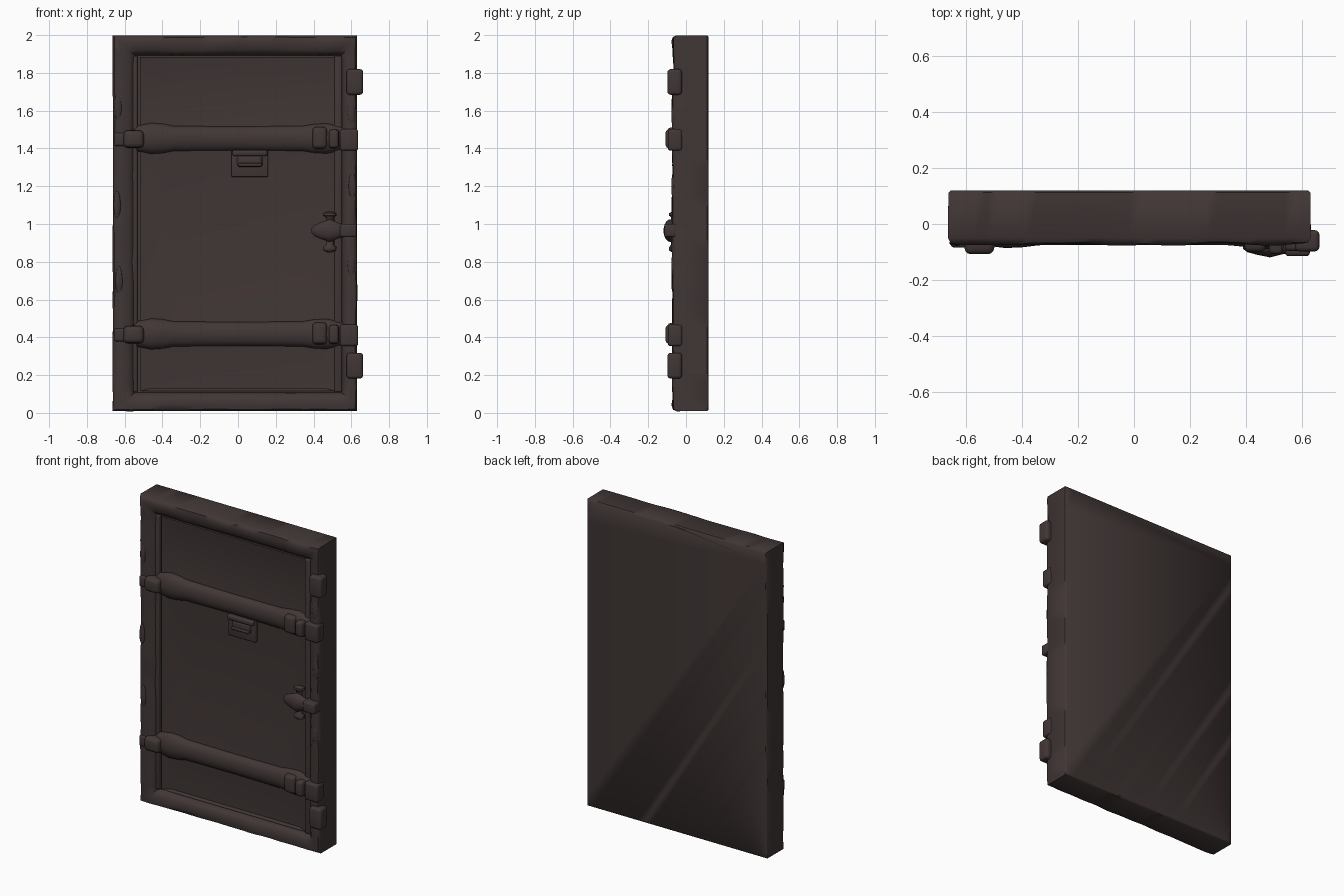
import bpy, bmesh, math
from mathutils import Vector, noise

cube = bpy.data.objects.get("Cube")
if cube:
    bpy.data.objects.remove(cube, do_unlink=True)

iron = bpy.data.materials.new("dark_brown_iron")
iron.use_nodes = True
COLOUR = (0.052, 0.037, 0.036, 1)
iron.diffuse_color = COLOUR
iron.node_tree.nodes["Principled BSDF"].inputs["Base Color"].default_value = COLOUR
iron.node_tree.nodes["Principled BSDF"].inputs["Roughness"].default_value = 0.8


def finish(name, bm, angle=40):
    bmesh.ops.recalc_face_normals(bm, faces=bm.faces)
    mesh = bpy.data.meshes.new(name)
    bm.to_mesh(mesh)
    bm.free()
    mesh.materials.append(iron)
    obj = bpy.data.objects.new(name, mesh)
    bpy.context.collection.objects.link(obj)
    bpy.ops.object.select_all(action='DESELECT')
    obj.select_set(True)
    bpy.context.view_layer.objects.active = obj
    bpy.ops.object.shade_smooth_by_angle(angle=math.radians(angle))
    return obj


def loft(bm, rings, cap=True):
    """Join equal-length closed loops of points with quads."""
    loops = [[bm.verts.new(p) for p in ring] for ring in rings]
    n = len(loops[0])
    for a, b in zip(loops, loops[1:]):
        for i in range(n):
            bm.faces.new((a[i], a[(i + 1) % n], b[(i + 1) % n], b[i]))
    if cap:
        bm.faces.new(loops[0])
        bm.faces.new(loops[-1])


def rectangle(x0, x1, z0, z1, y, rough=0.0, n=28):
    """A subdivided upright rectangle, with optional hammered wobble."""
    corners = [Vector(c) for c in ((x0, y, z0), (x1, y, z0), (x1, y, z1), (x0, y, z1))]
    points = []
    for i, a in enumerate(corners):
        for k in range(n):
            p = a.lerp(corners[(i + 1) % 4], k / n)
            points.append(p + noise.noise_vector(p * 7) * rough)
    return points


def block(name, x, y, z, bevel=0.015, taper=1.0):
    """Rounded block from (min, max) pairs; taper narrows the front face."""
    bm = bmesh.new()
    bmesh.ops.create_cube(bm, size=1)
    for v in bm.verts:
        s = taper if v.co.y < 0 else 1
        v.co = [sum(r) / 2 + c * (r[1] - r[0]) * k
                for r, c, k in zip((x, y, z), v.co, (s, 1, s))]
    bmesh.ops.bevel(bm, geom=bm.edges[:], offset=bevel, segments=3,
                    profile=0.5, affect='EDGES')
    return finish(name, bm, 50)


def spindle(name, profile, centre, axis, depth=1.0, sides=20):
    """Turned shape along x or z; profile holds (position, radius) pairs."""
    bm = bmesh.new()
    rings = []
    for t, r in profile:
        ring = []
        for k in range(sides):
            a = math.tau * k / sides
            u, v = r * math.cos(a), r * math.sin(a) * depth
            ring.append(Vector((t, v, u) if axis == 'x' else (u, v, t)) + Vector(centre))
        rings.append(ring)
    loft(bm, rings)
    return finish(name, bm, 50)


# Slab with raised, hand-worked frame around a recessed panel
bm = bmesh.new()
loft(bm, [
    rectangle(-.655, .622, .018, 1.99, .12),
    rectangle(-.663, .63, .01, 1.998, .112),
    rectangle(-.663, .63, .01, 1.998, -.05, .003),
    rectangle(-.652, .622, .02, 1.988, -.067, .006),
    rectangle(-.625, .605, .045, 1.965, -.072, .01),
    rectangle(-.58, .575, .085, 1.92, -.066, .008),
    rectangle(-.555, .555, .102, 1.9, -.05, .004),
    rectangle(-.545, .547, .108, 1.893, -.026),
    rectangle(-.535, .54, .112, 1.888, -.026),
])
finish("door_frame", bm, 45)

# Thin upright strips beside the panel
for name, x in (("right_strip", -.55), ("left_strip", .532)):
    block(name, (x - .022, x + .018), (-.05, 0), (.11, 1.89), .009)

# Dished panels between the cross bars
def panel(name, z0, z1, inner):
    x0, x1, x2, x3, zb, zt = inner
    bm = bmesh.new()
    outer = [(-.52, -.04, z0), (.52, -.04, z0), (.52, -.04, z1), (-.52, -.04, z1)]
    dish = [(x0, -.029, zb), (x1, -.029, zb), (x2, -.029, zt), (x3, -.029, zt)]
    back = [(x, -.015, z) for x, y, z in outer]
    loft(bm, [back, outer, dish])
    finish(name, bm, 30)

panel("upper_panel", 1.45, 1.885, (-.47, .47, .47, -.47, 1.5, 1.85))
panel("middle_panel", .42, 1.45, (-.29, .33, .47, -.39, .5, 1.38))
panel("lower_panel", .115, .42, (-.46, .46, .38, -.34, .13, .36))

# Cross bars, flared at both ends, with clamps
for name, z in (("upper", 1.453), ("lower", .418)):
    spindle(name + "_cross_bar",
            [(-.56, .045), (-.53, .068), (-.46, .082), (-.4, .078), (-.34, .066),
             (0, .063), (.34, .066), (.4, .076), (.47, .08), (.56, .06), (.6, .045)],
            (0, -.035, z), 'x', .62)
    block(name + "_right_clamp", (-.61, -.495), (-.108, -.03), (z - .052, z + .045), .022, .9)
    block(name + "_right_strap", (-.655, -.59), (-.084, -.03), (z - .04, z + .03), .012)
    block(name + "_left_clamp", (.39, .475), (-.1, -.03), (z - .06, z + .065), .018, .85)
    block(name + "_left_band", (.48, .535), (-.108, -.03), (z - .055, z + .05), .015, .9)
    block(name + "_left_strap", (.54, .636), (-.096, -.02), (z - .065, z + .05), .014)

# Hinges on the left edge
for name, z in (("upper_hinge", 1.752), ("lower_hinge", .25)):
    block(name, (.575, .662), (-.098, -.022), (z - .068, z + .068), .016)

# Latch handle with its crosswise pin
spindle("latch_handle",
        [(.39, .012), (.405, .03), (.44, .045), (.485, .06), (.53, .042), (.56, .034), (.62, .034)],
        (0, -.082, .965), 'x', .62)
block("latch_catch", (.54, .628), (-.115, -.04), (.93, 1.0), .013)
spindle("latch_pin",
        [(-.115, .014), (-.105, .034), (-.088, .036), (-.075, .02), (-.04, .02),
         (.04, .02), (.07, .02), (.08, .036), (.092, .034), (.1, .014)],
        (.485, -.065, .965), 'z', .7)

# Spy hatch: sunken plate, tapered lip and hood
block("hatch_plate", (-.035, .16), (-.05, -.02), (1.25, 1.39), .006)
block("hatch_body", (-.015, .14), (-.066, -.03), (1.298, 1.365), .01, .75)
block("hatch_lip", (0, .125), (-.074, -.03), (1.305, 1.322), .007)
block("hatch_hood", (-.03, .155), (-.072, -.03), (1.36, 1.392), .01)

# Worn dents and lumps along the frame posts
for i, (x, z) in enumerate(((-.63, .7), (-.64, 1.1), (-.635, 1.62), (.6, .78), (.605, 1.2), (.6, 1.58))):
    spindle(f"frame_lump_{i + 1}", [(-.07, .004), (-.04, .016), (0, .02), (.05, .014), (.075, .004)],
            (x, -.068, z), 'z', .5)
